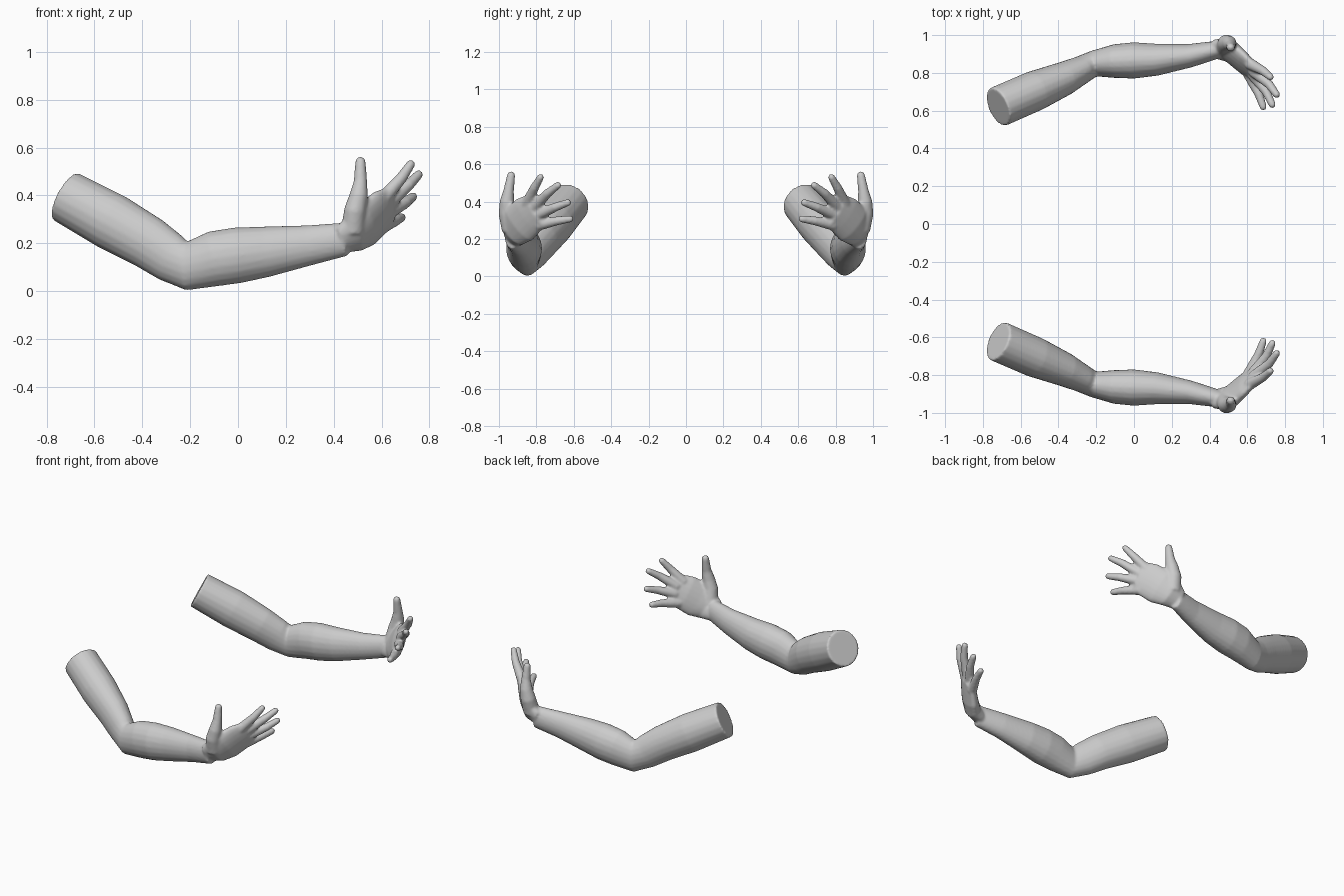
import bpy, bmesh, math
from mathutils import Vector

if "Cube" in bpy.data.objects:
    bpy.data.objects.remove(bpy.data.objects["Cube"])

skin = bpy.data.materials.new("plain_grey")
skin.diffuse_color = (0.6, 0.6, 0.6, 1)
skin.use_nodes = True
skin.node_tree.nodes["Principled BSDF"].inputs["Base Color"].default_value = skin.diffuse_color
SIDES = 20


def loft(bm, rings, ref):
    """Closed loft; each ring is x, y, z, half width, half height (towards ref)."""
    pts = [Vector(r[:3]) for r in rings]
    loops = []
    for i, r in enumerate(rings):
        t = (pts[min(i + 1, len(pts) - 1)] - pts[max(i - 1, 0)]).normalized()
        h = t.cross(Vector(ref)).normalized()
        v = h.cross(t)
        loop = []
        for k in range(SIDES):
            a = 2 * math.pi * k / SIDES
            loop.append(bm.verts.new(pts[i] + h * r[3] * math.cos(a) + v * r[4] * math.sin(a)))
        loops.append(loop)
    for a, b in zip(loops, loops[1:]):
        for k in range(SIDES):
            n = (k + 1) % SIDES
            bm.faces.new((a[k], a[n], b[n], b[k]))
    bm.faces.new(loops[0][::-1])
    bm.faces.new(loops[-1])


def digit(bm, path):
    """Round tube with a domed tip; path points are x, y, z, radius."""
    end, r = Vector(path[-1][:3]), path[-1][3]
    d = (end - Vector(path[-2][:3])).normalized()
    rings = [(*p, p[3]) for p in path]
    for s in (0.4, 0.75, 0.95):
        q = r * math.sqrt(1 - s * s)
        rings.append((*(end + d * r * s), q, q))
    loft(bm, rings, (1, 0, 0))


bm = bmesh.new()

# upper arm, elbow and forearm
loft(bm, [
    (-0.72, -0.62, 0.395, 0.108, 0.112),
    (-0.525, -0.705, 0.288, 0.107, 0.121),
    (-0.37, -0.77, 0.20, 0.09, 0.112),
    (-0.28, -0.815, 0.138, 0.075, 0.104),
    (-0.215, -0.848, 0.105, 0.069, 0.102),
    (-0.10, -0.862, 0.135, 0.09, 0.116),
    (0.0, -0.866, 0.15, 0.096, 0.117),
    (0.12, -0.87, 0.165, 0.085, 0.106),
    (0.30, -0.892, 0.192, 0.062, 0.084),
    (0.45, -0.925, 0.217, 0.046, 0.07)], (0, 0, 1))

# palm
loft(bm, [
    (0.43, -0.925, 0.215, 0.042, 0.066),
    (0.49, -0.922, 0.24, 0.046, 0.09),
    (0.54, -0.89, 0.28, 0.045, 0.112),
    (0.59, -0.845, 0.325, 0.039, 0.11),
    (0.635, -0.805, 0.355, 0.028, 0.095)], (-0.13, -0.56, 0.82))

# thumb with its mound
digit(bm, [(0.48, -0.935, 0.25, 0.05), (0.49, -0.957, 0.34, 0.046),
           (0.505, -0.957, 0.40, 0.039), (0.512, -0.948, 0.46, 0.028),
           (0.512, -0.935, 0.54, 0.022)])

# index, middle, ring and little fingers: base, middle, tip
for base, mid, tip in [
        ((0.61, -0.85, 0.39), (0.685, -0.81, 0.475), (0.722, -0.778, 0.53)),
        ((0.63, -0.81, 0.37), (0.715, -0.74, 0.445), (0.755, -0.685, 0.487)),
        ((0.63, -0.79, 0.33), (0.70, -0.70, 0.37), (0.732, -0.632, 0.395)),
        ((0.61, -0.79, 0.275), (0.66, -0.69, 0.297), (0.684, -0.62, 0.308))]:
    digit(bm, [(*base, 0.031), (*mid, 0.024), (*tip, 0.019)])

bmesh.ops.recalc_face_normals(bm, faces=bm.faces[:])
mesh = bpy.data.meshes.new("arms")
bm.to_mesh(mesh)
bm.free()
mesh.materials.append(skin)
arms = bpy.data.objects.new("arms", mesh)
bpy.context.collection.objects.link(arms)

# fuse the parts into one smooth skin, then mirror to the other side
fuse = arms.modifiers.new("fuse", 'REMESH')
fuse.mode = 'VOXEL'
fuse.voxel_size = 0.008
fuse.use_smooth_shade = True
soften = arms.modifiers.new("soften", 'SMOOTH')
soften.factor = 0.5
soften.iterations = 4
mirror = arms.modifiers.new("other_arm", 'MIRROR')
mirror.use_axis = (False, True, False)
mirror.use_mirror_merge = False
